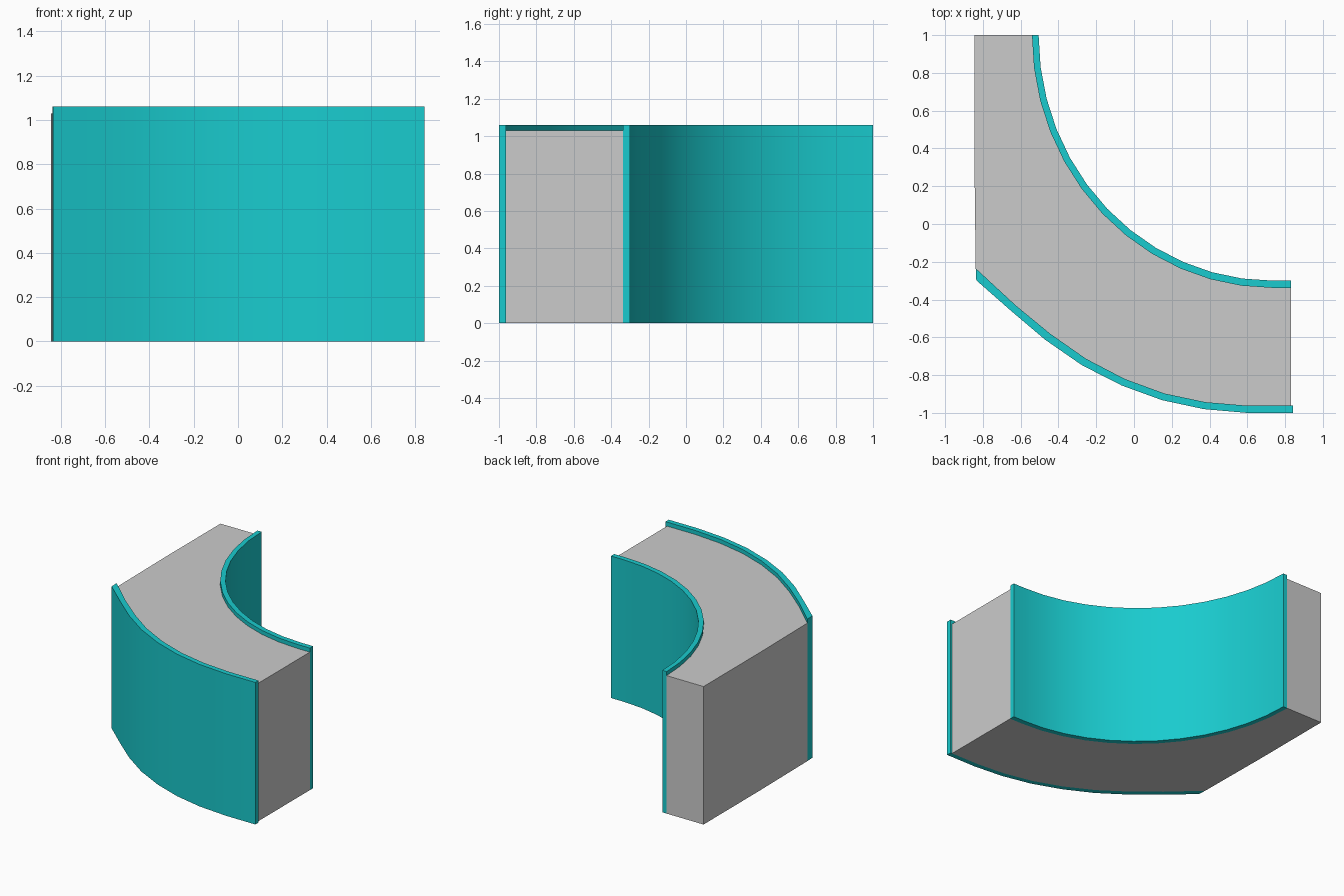
import bpy, bmesh, math

if "Cube" in bpy.data.objects:
    bpy.data.objects.remove(bpy.data.objects["Cube"])

teal = bpy.data.materials.new("teal")
teal.diffuse_color = (0.01, 0.60, 0.62, 1)
teal.use_nodes = True
teal.node_tree.nodes["Principled BSDF"].inputs["Base Color"].default_value = teal.diffuse_color


def prism(name, outline, height, mat=None):
    """Extrude a closed plan outline from the ground up."""
    bm = bmesh.new()
    face = bm.faces.new([bm.verts.new((x, y, 0)) for x, y in outline])
    top = bmesh.ops.extrude_face_region(bm, geom=[face])["geom"]
    bmesh.ops.translate(bm, vec=(0, 0, height),
                        verts=[v for v in top if isinstance(v, bmesh.types.BMVert)])
    bmesh.ops.recalc_face_normals(bm, faces=bm.faces)
    me = bpy.data.meshes.new(name)
    bm.to_mesh(me)
    bm.free()
    ob = bpy.data.objects.new(name, me)
    bpy.context.collection.objects.link(ob)
    if mat:
        me.materials.append(mat)
    bpy.ops.object.select_all(action='DESELECT')
    ob.select_set(True)
    bpy.context.view_layer.objects.active = ob
    bpy.ops.object.shade_smooth_by_angle(angle=math.radians(30))
    return ob


def arc(cx, cy, rx, ry, steps=12):
    """Quarter ellipse from the left end round to the lowest point."""
    angles = [math.pi / 2 * i / steps for i in range(steps + 1)]
    return [(cx - rx * math.cos(a), cy - ry * math.sin(a)) for a in angles]


# Plan curves of the two curved walls, left end to right end
concave_face = arc(0.735, 1, 1.24, 1.30) + [(0.83, -0.30)]
concave_back = arc(0.735, 1, 1.275, 1.338) + [(0.83, -0.338)]
convex_face = [(-0.835, -0.298), (-0.645, -0.465), (-0.47, -0.613), (-0.275, -0.748),
               (-0.065, -0.855), (0.15, -0.933), (0.37, -0.98), (0.60, -1.0), (0.843, -1.0)]
convex_back = [(-0.838, -0.235), (-0.625, -0.432), (-0.445, -0.58), (-0.255, -0.713),
               (-0.05, -0.82), (0.16, -0.897), (0.377, -0.943), (0.60, -0.962), (0.843, -0.962)]

# Teal walls stand slightly above the grey core
prism("concave_wall", concave_face + concave_back[::-1], 1.06, teal)
prism("convex_wall", convex_face + convex_back[::-1], 1.06, teal)

# Grey core fills the space between the walls
core = concave_back + [(0.83, -0.962)] + convex_back[-2::-1] + [(-0.845, 0.35), (-0.845, 1)]
prism("core", core, 1.03)
